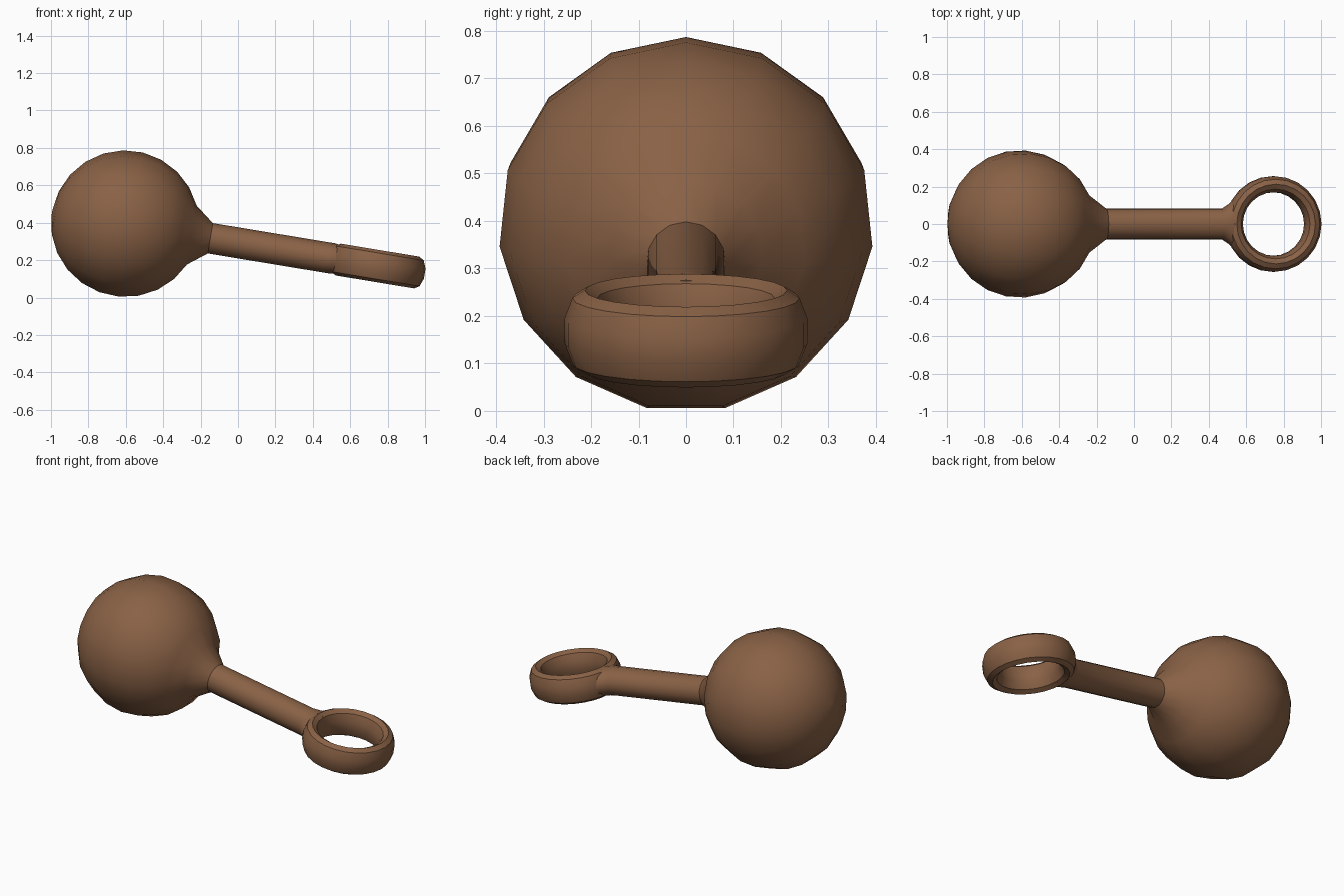
import bpy, bmesh
from math import sin, cos, pi, radians, atan
from mathutils import Matrix

if "Cube" in bpy.data.objects:
    bpy.data.objects.remove(bpy.data.objects["Cube"])

SIDES = 15
R = 0.396
# local x runs along the tilted axis, origin at the centre of the ball
FRAME = Matrix.Translation((-0.604, 0, 0.391)) @ Matrix.Rotation(atan(0.165), 4, 'Y')

wood = bpy.data.materials.new("brown_wood")
wood.diffuse_color = (0.25, 0.12, 0.06, 1)
wood.use_nodes = True
wood.node_tree.nodes["Principled BSDF"].inputs["Base Color"].default_value = wood.diffuse_color


def skin(name, rings, closed=False):
    """Bridge a row of point loops into a surface, capping open ends."""
    bm = bmesh.new()
    loops = [[bm.verts.new(p) for p in ring] for ring in rings]
    pairs = list(zip(loops, loops[1:]))
    if closed:
        pairs.append((loops[-1], loops[0]))
    else:
        bm.faces.new(loops[0])
        bm.faces.new(loops[-1])
    for a, b in pairs:
        n = len(a)
        for i in range(n):
            j = (i + 1) % n
            bm.faces.new((a[i], a[j], b[j], b[i]))
    bmesh.ops.recalc_face_normals(bm, faces=bm.faces)
    me = bpy.data.meshes.new(name)
    bm.to_mesh(me)
    bm.free()
    me.materials.append(wood)
    ob = bpy.data.objects.new(name, me)
    bpy.context.collection.objects.link(ob)
    ob.matrix_world = FRAME
    bpy.ops.object.select_all(action='DESELECT')
    ob.select_set(True)
    bpy.context.view_layer.objects.active = ob
    bpy.ops.object.shade_smooth_by_angle(angle=radians(35))
    return ob


def section(x, ry, rz):
    """Cross-section across the axis, with a vertex at the top."""
    return [(x, ry * sin(2 * pi * i / SIDES), rz * cos(2 * pi * i / SIDES))
            for i in range(SIDES)]


# ball with tapered neck
angles = [radians(178 - k * 154 / 10) for k in range(11)]
ball = [section(R * cos(a), R * sin(a), R * sin(a)) for a in angles]
skin("ball", ball + [section(0.462, 0.083, 0.083)])

# handle rod, flaring sideways into the ring
skin("handle", [section(0.455, 0.083, 0.083), section(1.09, 0.083, 0.083),
                section(1.125, 0.106, 0.083), section(1.175, 0.15, 0.076)])

# end ring with a tall oval cross-section
SEG, SEC = 24, 10
ring = []
for i in range(SEG):
    t = 2 * pi * i / SEG
    loop = []
    for k in range(SEC):
        u = 2 * pi * (k + 0.5) / SEC
        r = 0.213 + 0.045 * cos(u)
        loop.append((1.368 + r * cos(t), r * sin(t), 0.086 * sin(u)))
    ring.append(loop)
skin("end_ring", ring, closed=True)
